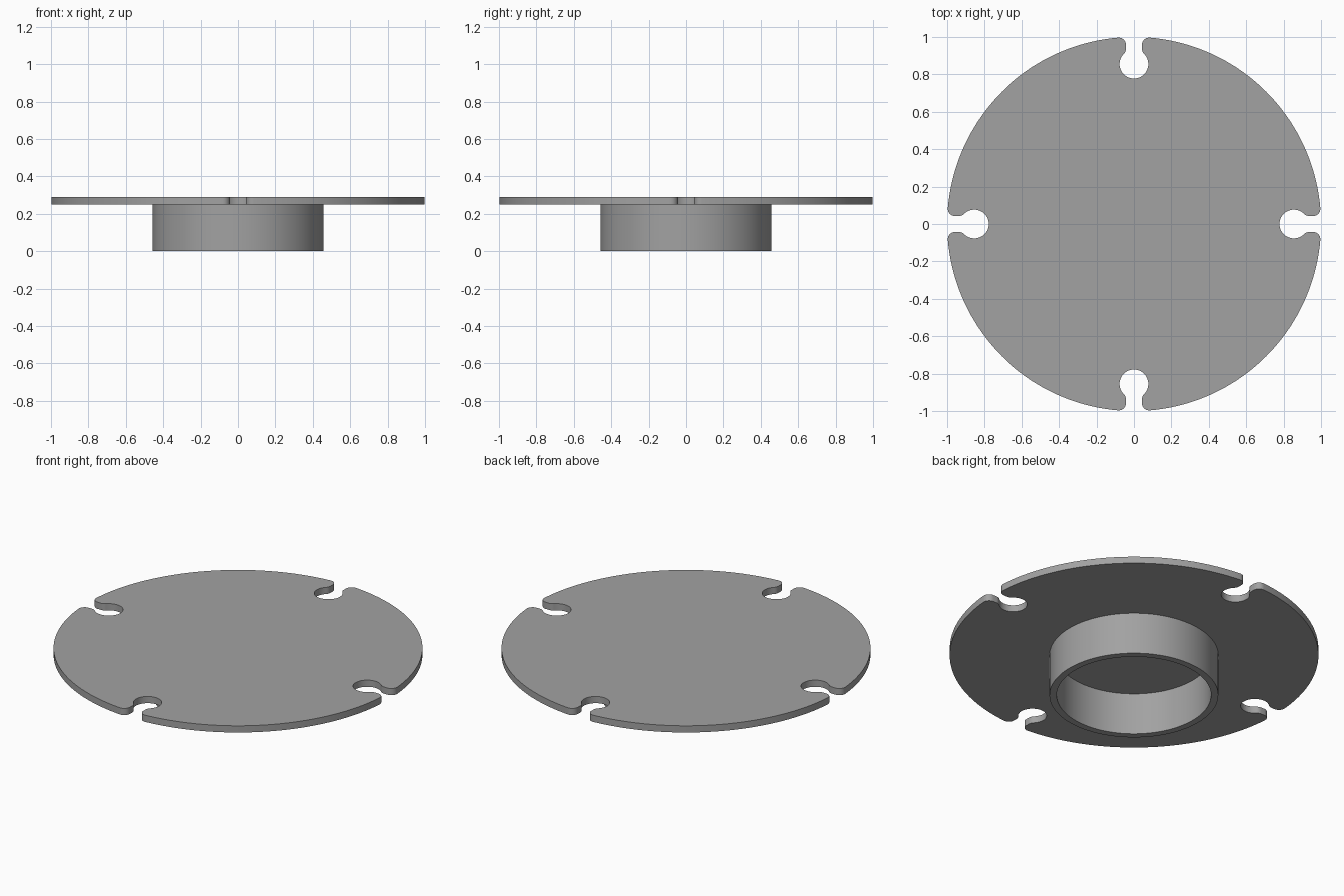
import bpy, bmesh, math
from math import sin, cos, pi, atan2, sqrt

if "Cube" in bpy.data.objects:
    bpy.data.objects.remove(bpy.data.objects["Cube"])

PLATE_BOTTOM, PLATE_TOP = 0.25, 0.29
HOLE_Y, HOLE_R = 0.855, 0.077      # round end of each notch
SLOT, FILLET = 0.043, 0.038        # slot half width, lip rounding

metal = bpy.data.materials.new("grey metal")
metal.diffuse_color = (0.36, 0.36, 0.36, 1)
metal.use_nodes = True
metal.node_tree.nodes["Principled BSDF"].inputs["Base Color"].default_value = metal.diffuse_color


def arc(cx, cy, r, a0, a1, n):
    return [(cx + r * cos(a0 + (a1 - a0) * i / n),
             cy + r * sin(a0 + (a1 - a0) * i / n)) for i in range(n + 1)]


def finish(bm, name):
    bmesh.ops.recalc_face_normals(bm, faces=bm.faces[:])
    mesh = bpy.data.meshes.new(name)
    bm.to_mesh(mesh)
    bm.free()
    mesh.materials.append(metal)
    obj = bpy.data.objects.new(name, mesh)
    bpy.context.collection.objects.link(obj)
    bpy.ops.object.select_all(action='DESELECT')
    obj.select_set(True)
    bpy.context.view_layer.objects.active = obj
    bpy.ops.object.shade_smooth_by_angle(angle=math.radians(35))


# Eighth of the plate outline: notch hole, neck, lip, then rim to 45 degrees
lx = SLOT + FILLET
neck_y = HOLE_Y + sqrt((HOLE_R + FILLET) ** 2 - lx ** 2)
lip_y = sqrt((1 - FILLET) ** 2 - lx ** 2)
a = atan2(neck_y - HOLE_Y, lx)
b = atan2(lip_y, lx)
eighth = (arc(0, HOLE_Y, HOLE_R, -pi / 2, a, 16)
          + arc(lx, neck_y, FILLET, pi + a, pi, 6)[1:]
          + arc(lx, lip_y, FILLET, pi, b, 10)
          + arc(0, 0, 1, b, pi / 4, 20)[1:])

# Mirror to a quarter, then turn it four times
quarter = eighth + [(y, x) for x, y in reversed(eighth[1:-1])]
outline = []
for k in range(4):
    c, s = (1, 0, -1, 0)[k], (0, -1, 0, 1)[k]
    outline += [(x * c - y * s, x * s + y * c) for x, y in quarter]

# Notched plate
bm = bmesh.new()
face = bm.faces.new([bm.verts.new((x, y, PLATE_BOTTOM)) for x, y in outline])
ext = bmesh.ops.extrude_face_region(bm, geom=[face], use_keep_orig=True)
top = [g for g in ext["geom"] if isinstance(g, bmesh.types.BMVert)]
bmesh.ops.translate(bm, verts=top, vec=(0, 0, PLATE_TOP - PLATE_BOTTOM))
finish(bm, "notched_plate")

# Collar: hollow tube under the plate, its top sunk slightly into the plate
bm = bmesh.new()
N = 96
profile = [(0.418, 0), (0.457, 0), (0.457, 0.26), (0.418, 0.26)]
rings = [[bm.verts.new((r * cos(2 * pi * i / N), r * sin(2 * pi * i / N), z))
          for r, z in profile] for i in range(N)]
for i in range(N):
    p, q = rings[i], rings[(i + 1) % N]
    for j in range(4):
        m = (j + 1) % 4
        bm.faces.new((p[j], q[j], q[m], p[m]))
finish(bm, "collar")
